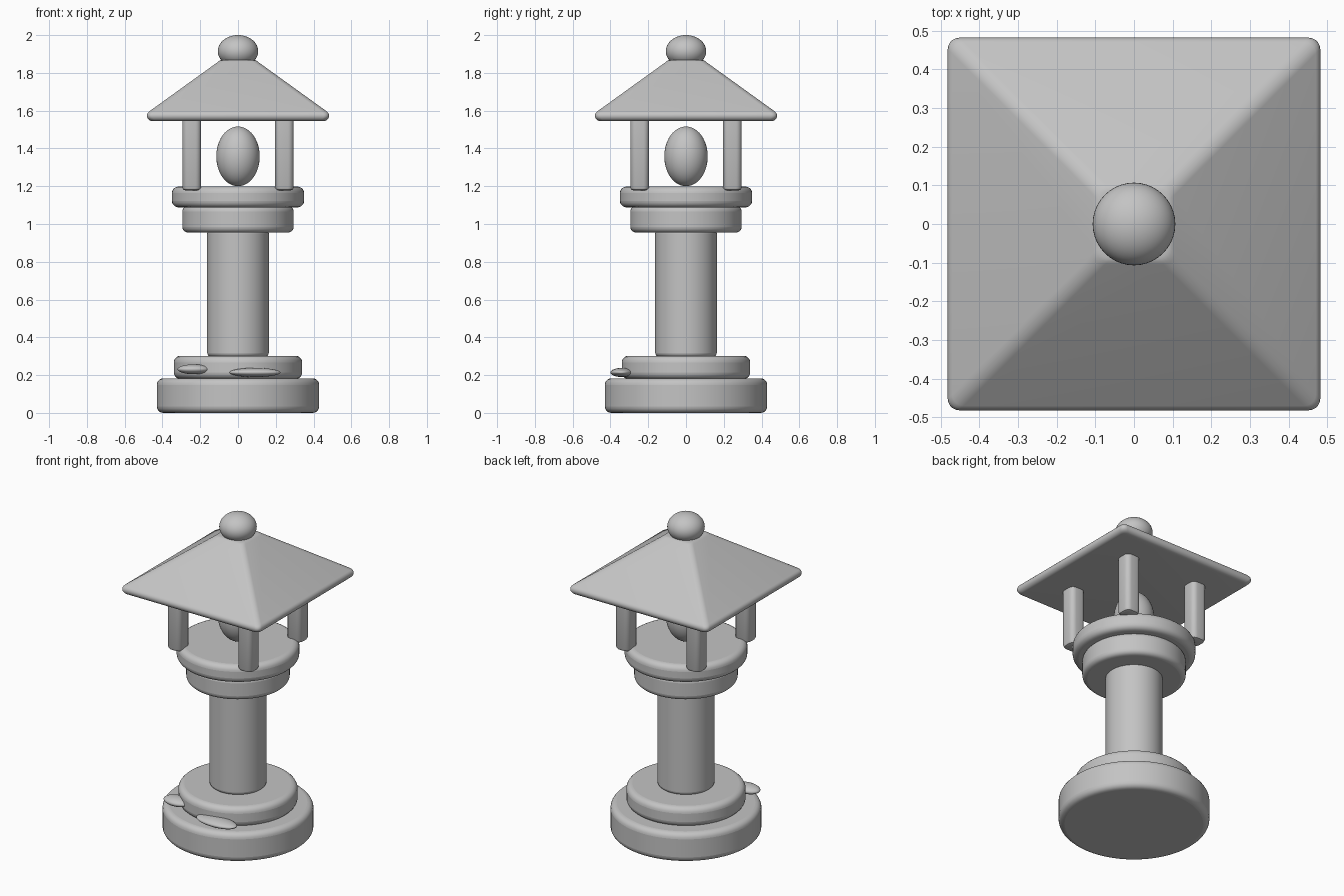
import bpy
import bmesh
import math

cube = bpy.data.objects.get("Cube")
if cube:
    bpy.data.objects.remove(cube, do_unlink=True)

stone = bpy.data.materials.new("grey stone")
stone.use_nodes = True
STONE_COLOUR = (0.55, 0.55, 0.55, 1)
stone.diffuse_color = STONE_COLOUR
stone.node_tree.nodes["Principled BSDF"].inputs["Base Color"].default_value = STONE_COLOUR


def finish(name, bm, location=(0, 0, 0), scale=(1, 1, 1), bevel=0):
    bmesh.ops.recalc_face_normals(bm, faces=bm.faces)
    mesh = bpy.data.meshes.new(name)
    bm.to_mesh(mesh)
    bm.free()
    mesh.materials.append(stone)
    obj = bpy.data.objects.new(name, mesh)
    bpy.context.collection.objects.link(obj)
    obj.location, obj.scale = location, scale
    if bevel:
        mod = obj.modifiers.new("rounded edges", "BEVEL")
        mod.width, mod.segments = bevel, 5
        mod.limit_method, mod.angle_limit = "ANGLE", math.radians(40)
    bpy.ops.object.select_all(action="DESELECT")
    obj.select_set(True)
    bpy.context.view_layer.objects.active = obj
    bpy.ops.object.shade_smooth_by_angle(angle=math.radians(35))
    return obj


def disc(name, radius, bottom, top, bevel):
    bm = bmesh.new()
    bmesh.ops.create_cone(bm, cap_ends=True, segments=64, radius1=radius,
                          radius2=radius, depth=top - bottom)
    finish(name, bm, (0, 0, (top + bottom) / 2), bevel=bevel)


def ellipsoid(name, location, radii):
    bm = bmesh.new()
    bmesh.ops.create_uvsphere(bm, u_segments=40, v_segments=24, radius=1)
    finish(name, bm, location, radii)


def rounded_square(bm, half, z, radius=0.03, steps=5):
    ring = []
    for corner in range(4):
        mid = math.radians(45 + 90 * corner)
        cx = math.copysign(half - radius, math.cos(mid))
        cy = math.copysign(half - radius, math.sin(mid))
        for i in range(steps + 1):
            a = math.radians(90 * (corner + i / steps))
            ring.append(bm.verts.new((cx + radius * math.cos(a),
                                      cy + radius * math.sin(a), z)))
    return ring


def loft(name, profile, location=(0, 0, 0)):
    bm = bmesh.new()
    rings = [rounded_square(bm, half, z) for half, z in profile]
    count = len(rings[0])
    for low, high in zip(rings, rings[1:]):
        for i in range(count):
            j = (i + 1) % count
            bm.faces.new((low[i], low[j], high[j], high[i]))
    bm.faces.new(rings[0])
    bm.faces.new(rings[-1])
    return finish(name, bm, location)


# Stepped base, column and platform
disc("base", 0.43, 0.0, 0.183, 0.035)
disc("base_step", 0.34, 0.18, 0.302, 0.035)
disc("column", 0.163, 0.298, 0.97, 0.02)
disc("platform_lower", 0.295, 0.955, 1.095, 0.03)
disc("platform_upper", 0.35, 1.088, 1.198, 0.035)

# Four rounded posts carrying the roof
for sx, side in ((-1, "right"), (1, "left")):
    for sy, end in ((-1, "front"), (1, "back")):
        loft(f"{end}_{side}_post",
             [(0.035, 1.178), (0.045, 1.182), (0.05, 1.195), (0.05, 1.56)],
             (sx * 0.245, sy * 0.245, 0))

# Light between the posts
ellipsoid("lantern_light", (0, 0, 1.358), (0.115, 0.115, 0.158))

# Pyramid roof with a rounded eave
eave_radius, eave_x, eave_z = 0.028, 0.454, 1.573
roof_profile = []
for step in range(9):
    a = math.radians(-90 + 144 * step / 8)
    roof_profile.append((eave_x + eave_radius * math.cos(a),
                         eave_z + eave_radius * math.sin(a)))
roof_profile += [(0.105, 1.859), (0.098, 1.865), (0.088, 1.868)]
loft("roof", roof_profile)
ellipsoid("finial", (0, 0, 1.915), (0.107, 0.107, 0.085))

# Two flat pebbles lying on the base
ellipsoid("small_pebble", (-0.235, -0.27, 0.231), (0.085, 0.055, 0.026))
ellipsoid("large_pebble", (0.09, -0.34, 0.214), (0.135, 0.06, 0.024))
